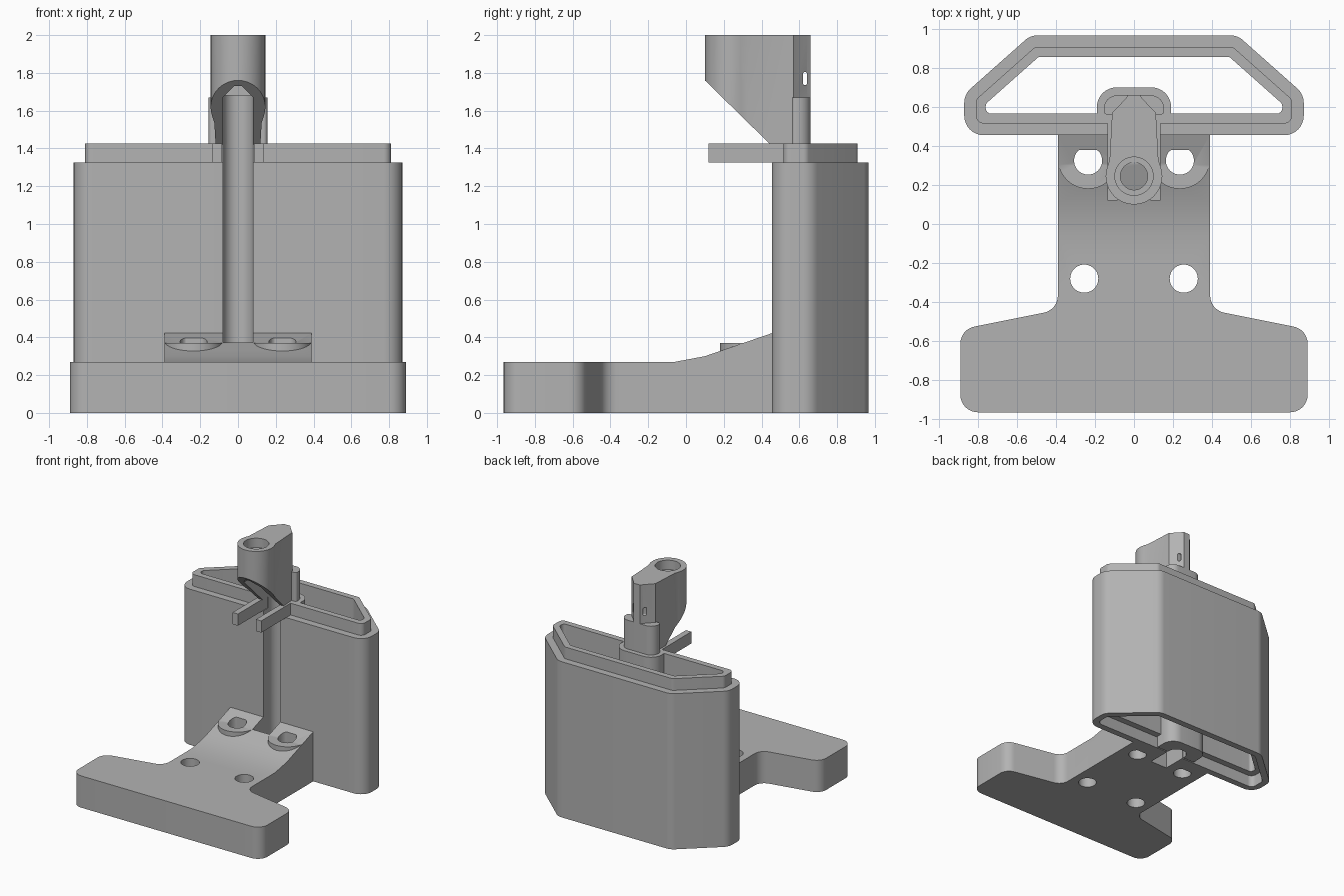
import bpy, bmesh, math
from mathutils import Vector

cube = bpy.data.objects.get("Cube")
if cube:
    bpy.data.objects.remove(cube, do_unlink=True)

grey = bpy.data.materials.new("plain grey")
grey.use_nodes = True
grey.diffuse_color = (0.45, 0.45, 0.45, 1)
grey.node_tree.nodes["Principled BSDF"].inputs["Base Color"].default_value = grey.diffuse_color


def mirrored(half):
    """Close a right-hand half outline by mirroring it in x."""
    return half + [(-p[0],) + tuple(p[1:]) for p in reversed(half) if p[0] > 0]


def rounded(pts, steps=8):
    """Round each (x, y, radius) corner of an outline."""
    out = []
    for i, (x, y, r) in enumerate(pts):
        p = Vector((x, y))
        a = (Vector(pts[i - 1][:2]) - p).normalized()
        b = (Vector(pts[(i + 1) % len(pts)][:2]) - p).normalized()
        if r == 0:
            out.append(p)
            continue
        half = a.angle(b) / 2
        centre = p + (a + b).normalized() * (r / math.sin(half))
        start = p + a * (r / math.tan(half)) - centre
        end = p + b * (r / math.tan(half)) - centre
        turn = math.atan2(start.x * end.y - start.y * end.x, start.dot(end))
        for k in range(steps + 1):
            t = turn * k / steps
            c, s = math.cos(t), math.sin(t)
            out.append(centre + Vector((start.x * c - start.y * s, start.x * s + start.y * c)))
    return out


def inset(pts, d):
    """Move every edge of a counter-clockwise outline inwards by d."""
    out = []
    for i, (x, y, r) in enumerate(pts):
        p = Vector((x, y))
        a = (p - Vector(pts[i - 1][:2])).normalized()
        b = (Vector(pts[(i + 1) % len(pts)][:2]) - p).normalized()
        n = Vector((-a.y - b.y, a.x + b.x)).normalized()
        q = p + n * (d / n.dot(Vector((-a.y, a.x))))
        out.append((q.x, q.y, max(r - d, 0.03)))
    return out


def prism(name, outline, low, high, axis="z"):
    """Extrude an outline along z, or along x or y when asked."""
    place = {"z": lambda u, v, w: (u, v, w),
             "x": lambda u, v, w: (w, u, v),
             "y": lambda u, v, w: (u, w, v)}[axis]
    bm = bmesh.new()
    face = bm.faces.new([bm.verts.new(place(p[0], p[1], low)) for p in outline])
    top = bmesh.ops.extrude_face_region(bm, geom=[face])
    shift = place(0, 0, high - low)
    bmesh.ops.translate(bm, vec=shift, verts=[g for g in top["geom"] if isinstance(g, bmesh.types.BMVert)])
    bmesh.ops.recalc_face_normals(bm, faces=bm.faces)
    mesh = bpy.data.meshes.new(name)
    bm.to_mesh(mesh)
    bm.free()
    mesh.materials.append(grey)
    ob = bpy.data.objects.new(name, mesh)
    bpy.context.collection.objects.link(ob)
    return ob


def circle(x, y, r, n=40):
    return [(x + r * math.cos(2 * math.pi * i / n), y + r * math.sin(2 * math.pi * i / n)) for i in range(n)]


def box(x0, x1, y0, y1):
    return [(x0, y0), (x1, y0), (x1, y1), (x0, y1)]


def combine(ob, other, how):
    """Apply a boolean and discard the helper."""
    mod = ob.modifiers.new("combine", "BOOLEAN")
    mod.operation, mod.solver, mod.object = how, "EXACT", other
    bpy.context.view_layer.objects.active = ob
    bpy.ops.object.modifier_apply(modifier=mod.name)
    bpy.data.objects.remove(other, do_unlink=True)


def cut(ob, *args, **kw):
    combine(ob, prism("cutter", *args, **kw), "DIFFERENCE")


def add(ob, *args, **kw):
    combine(ob, prism("addition", *args, **kw), "UNION")


# Round-backed cable groove shared by body and head
groove = rounded(mirrored([(0.08, 0.31, 0), (0.08, 0.61, 0.078)]))

# T-shaped foot with a ramp rising to the body
foot = prism("foot", rounded(mirrored([
    (0.89, -0.965, 0.09), (0.89, -0.54, 0.09), (0.39, -0.44, 0.09), (0.39, 0.457, 0)])), 0, 0.6)
ramp = prism("ramp", [(-1.1, -0.1), (0.6, -0.1), (0.6, 0.472), (0.1, 0.3), (-0.06, 0.27), (-1.1, 0.27)],
             -1, 1, axis="x")
combine(foot, ramp, "INTERSECT")
for side in (-1, 1):
    # Flat screw seats, screw holes
    seat = [(max(-0.388, min(0.388, x)), y) for x, y in circle(side * 0.235, 0.335, 0.155)]
    add(foot, seat, 0.2, 0.37)
    cut(foot, [(x, min(y, 0.38)) for x, y in circle(side * 0.235, 0.325, 0.072)], -0.1, 0.6)
    cut(foot, circle(side * 0.255, -0.28, 0.072), -0.1, 0.6)
cut(foot, box(-0.08, 0.08, 0.31, 0.6), -0.1, 0.6)

# Hollow body with a stepped rim on top and a matching socket below
shape = mirrored([(0.87, 0.455, 0.1), (0.87, 0.665, 0.1), (0.53, 0.967, 0.1)])
shape = shape[-1:] + shape[:-1]
body = prism("body", rounded(shape), 0, 1.325)
add(body, rounded(inset(shape, 0.06)), 0.5, 1.425)
cut(body, rounded(inset(shape, 0.11)), -0.1, 1.6)
cut(body, rounded(inset(shape, 0.055)), -0.1, 0.1)
add(body, rounded(mirrored([(0.19, 0.52, 0), (0.19, 0.70, 0.1)])), 0, 1.425)
cut(body, groove, -0.1, 1.6)

# Clip arms reaching forward from the rim
for side, name in ((1, "left_arm"), (-1, "right_arm")):
    prism(name, box(*sorted((side * 0.085, side * 0.135)), 0.12, 0.6), 1.325, 1.425)

# Head: round nose tapering to a pointed back
nose = [(0.145 * math.sin(t * math.pi / 20), 0.245 - 0.145 * math.cos(t * math.pi / 20)) for t in range(13)]
head = prism("head", mirrored(nose + [(0.125, 0.33), (0.112, 0.57), (0.045, 0.64), (0.03, 0.66)]), 1.42, 2)
add(head, rounded(mirrored([(0.155, 0.56, 0.02), (0.155, 0.66, 0.07)])), 1.42, 1.67)
cut(head, [(-0.2, 1.3), (0.57, 1.3), (0.09, 1.77), (-0.2, 2.055)], -1, 1, axis="x")
cut(head, [(-0.08, 1.3), (0.08, 1.3), (0.08, 1.67), (0.02, 1.73), (-0.02, 1.73), (-0.08, 1.67)],
    -0.2, 0.53, axis="y")
cut(head, groove, 1.3, 1.68)
cut(head, circle(0, 0.245, 0.07), 1.2, 2.2)
cut(head, circle(0, 0.245, 0.098), 1.92, 2.2)
cut(head, rounded([(0.62, 1.735, 0.009), (0.64, 1.735, 0.009), (0.64, 1.805, 0.009), (0.62, 1.805, 0.009)]),
    -1, 1, axis="x")

# Smooth the rounded corners, keep the edges sharp
for ob in (foot, body, head):
    bpy.ops.object.select_all(action="DESELECT")
    ob.select_set(True)
    bpy.context.view_layer.objects.active = ob
    bpy.ops.object.shade_smooth_by_angle(angle=math.radians(25))
